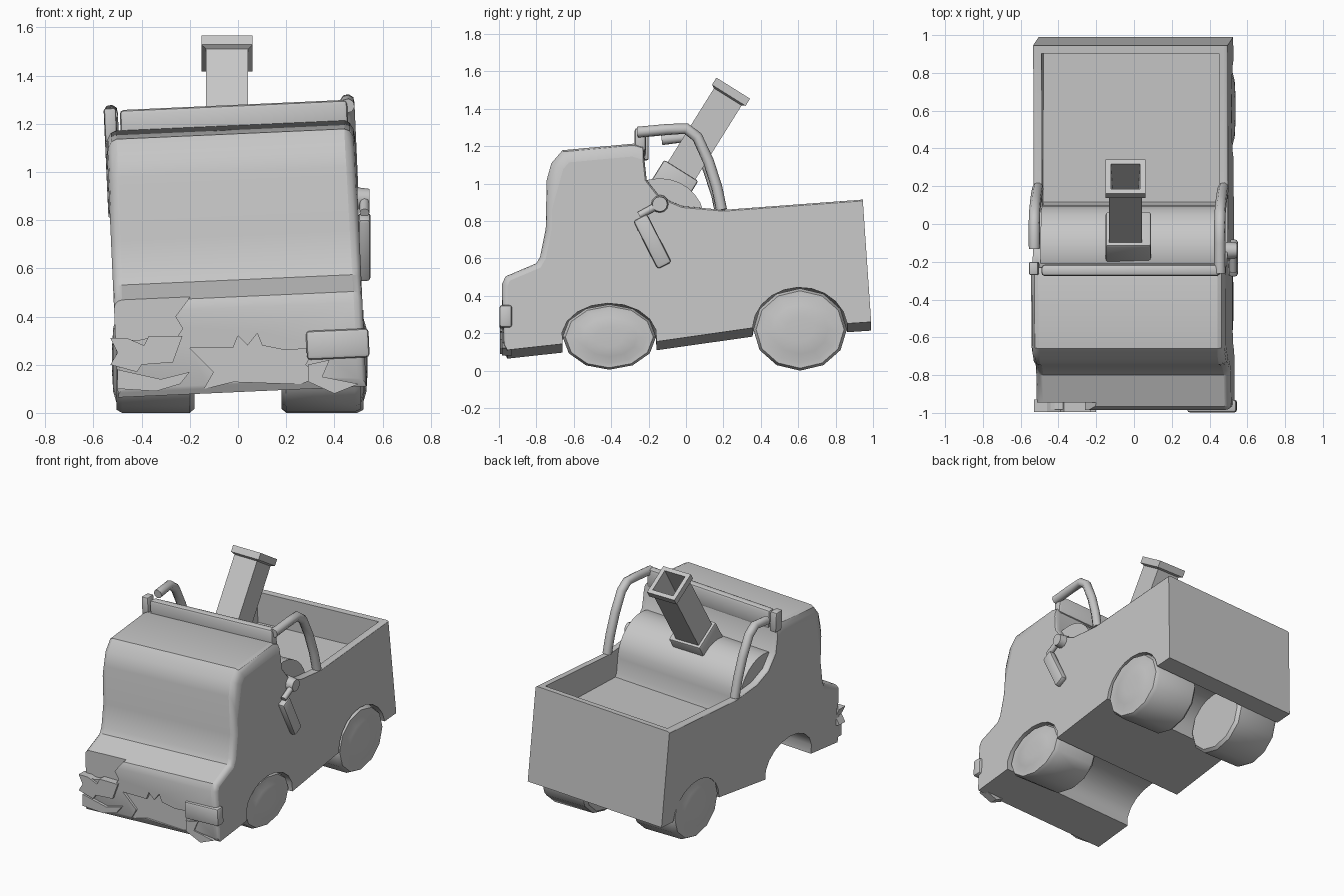
import bpy, bmesh, math
from mathutils import Vector, Matrix

if "Cube" in bpy.data.objects:
    bpy.data.objects.remove(bpy.data.objects["Cube"])

grey = bpy.data.materials.new("plain grey")
grey.diffuse_color = (0.57, 0.57, 0.57, 1)
grey.use_nodes = True
grey.node_tree.nodes["Principled BSDF"].inputs["Base Color"].default_value = grey.diffuse_color


def lean(v):
    """Slight sideways roll of the whole body."""
    return Vector((v.x - 0.045 * (v.z - 0.6), v.y, v.z + 0.045 * (v.x - 0.5)))


def finish(name, bm, roll=False, smooth=35):
    bmesh.ops.recalc_face_normals(bm, faces=bm.faces)
    if roll:
        for v in bm.verts:
            v.co = lean(v.co)
    me = bpy.data.meshes.new(name)
    bm.to_mesh(me)
    bm.free()
    ob = bpy.data.objects.new(name, me)
    bpy.context.collection.objects.link(ob)
    me.materials.append(grey)
    if smooth:
        shade(ob, smooth)
    return ob


def shade(ob, angle):
    bpy.ops.object.select_all(action='DESELECT')
    bpy.context.view_layer.objects.active = ob
    ob.select_set(True)
    bpy.ops.object.shade_smooth_by_angle(angle=math.radians(angle))


def box(name, lo, hi, bevel=0.0, roll=True, matrix=None):
    bm = bmesh.new()
    lo, hi = Vector(lo), Vector(hi)
    bmesh.ops.create_cube(bm, size=1, matrix=Matrix.Translation((lo + hi) / 2) @ Matrix.Diagonal((*(hi - lo), 1)))
    if bevel:
        bmesh.ops.bevel(bm, geom=bm.edges[:], offset=bevel, segments=2, profile=0.5, affect='EDGES')
    if matrix:
        bm.transform(matrix)
    return finish(name, bm, roll)


def prism(pts, axis, a, b):
    """Extrude a flat outline along x (points are y,z) or y (points are x,z)."""
    put = (lambda p, t: (t, p[0], p[1])) if axis == 'x' else (lambda p, t: (p[0], t, p[1]))
    return loft([[put(p, t) for p in pts] for t in (a, b)])


def loft(rings):
    bm = bmesh.new()
    vr = [[bm.verts.new(p) for p in r] for r in rings]
    n = len(vr[0])
    for a, b in zip(vr, vr[1:]):
        for i in range(n):
            bm.faces.new((a[i], a[(i + 1) % n], b[(i + 1) % n], b[i]))
    bm.faces.new(vr[0])
    bm.faces.new(vr[-1])
    return bm


cutters = []


def cut(ob, cutter):
    cutter.hide_render = True
    cutters.append(cutter)
    m = ob.modifiers.new("cut", 'BOOLEAN')
    m.operation, m.object, m.solver = 'DIFFERENCE', cutter, 'EXACT'


def tube(name, pts, r):
    cu = bpy.data.curves.new(name, 'CURVE')
    cu.dimensions, cu.bevel_depth, cu.bevel_resolution, cu.use_fill_caps = '3D', r, 2, True
    sp = cu.splines.new('POLY')
    sp.points.add(len(pts) - 1)
    for p, c in zip(sp.points, pts):
        p.co = (*c, 1)
    cu.materials.append(grey)
    ob = bpy.data.objects.new(name, cu)
    bpy.context.collection.objects.link(ob)
    return ob


def arch(y, z, ry, rz, start, end):
    """Wheel arch from rear to front, angles in degrees."""
    ts = [math.radians(start + (end - start) * i / 10) for i in range(11)]
    return [(y + ry * math.cos(t), z + rz * math.sin(t)) for t in ts]


# Body: side outline with wheel arches, then rounded side edges
outline = [(0.99, 0.26)] + arch(0.61, 0.22, 0.255, 0.225, 8, 178) + arch(-0.41, 0.18, 0.255, 0.18, -8, 192) + [
    (-0.955, 0.11), (-0.975, 0.145), (-0.985, 0.46), (-0.965, 0.505),
    (-0.80, 0.575), (-0.78, 0.61), (-0.75, 0.76), (-0.745, 1.02), (-0.72, 1.11), (-0.66, 1.18),
    (-0.28, 1.215), (-0.23, 1.20), (-0.21, 1.02), (-0.14, 0.93), (-0.02, 0.88), (0.2, 0.86),
    (0.945, 0.915)]
bm = prism(outline, 'x', -0.52, 0.51)
weight = bm.edges.layers.float.new('bevel_weight_edge')
for e in bm.edges:
    a, b = e.verts
    if abs(a.co.x - b.co.x) < 0.01:
        y, z = (a.co.y + b.co.y) / 2, (a.co.z + b.co.z) / 2
        if z > 1.0 and y < -0.24:
            e[weight] = 1.0
        elif y < -0.7 and z > 0.14:
            e[weight] = 0.45
        elif z > 0.8 and y > -0.22:
            e[weight] = 0.12
body = finish("body", bm, True)
bev = body.modifiers.new("round", 'BEVEL')
bev.limit_method, bev.width, bev.segments, bev.use_clamp_overlap = 'WEIGHT', 0.07, 3, False

# Load bed hollow
bed = prism([(-0.205, 0.66), (0.905, 0.70), (0.895, 1.6), (-0.205, 1.6)], 'x', -0.475, 0.465)
cut(body, finish("bed_cutter", bed, True, 0))

# Crash damage: jagged shallow breaks in the nose
breaks = [
    [(-0.7, 0.33), (-0.42, 0.30), (-0.33, 0.32), (-0.27, 0.29), (-0.23, 0.35), (-0.26, 0.40), (-0.2, 0.48),
     (-0.25, 0.53), (-0.7, 0.55)],
    [(-0.2, 0.27), (-0.02, 0.27), (0.0, 0.32), (0.04, 0.28), (0.08, 0.33), (0.1, 0.28), (0.2, 0.26),
     (0.32, 0.27), (0.28, 0.2), (0.33, 0.15), (0.26, 0.12), (-0.02, 0.13), (-0.14, 0.10), (-0.1, 0.17)],
]
for pts, depth in zip(breaks, (-0.945, -0.962)):
    cut(body, finish("break_cutter", prism(pts, 'y', -1.2, depth), False, 0))

# Bake the cuts and drop the cutters
bpy.context.view_layer.update()
baked = bpy.data.meshes.new_from_object(body.evaluated_get(bpy.context.evaluated_depsgraph_get()))
body.modifiers.clear()
body.data = baked
for c in cutters:
    bpy.data.objects.remove(c)
shade(body, 35)

# Headlights, the left one broken
box("headlight_right", (0.27, -0.998, 0.23), (0.53, -0.93, 0.35), 0.015)
left = [(-0.53, 0.20), (-0.42, 0.17), (-0.40, 0.20), (-0.27, 0.21), (-0.23, 0.32), (-0.37, 0.32),
        (-0.39, 0.28), (-0.46, 0.31), (-0.53, 0.31), (-0.5, 0.25)]
finish("headlight_left", prism(left, 'y', -0.995, -0.93), False, 0)
# Bent bumper corner pieces
finish("bumper_scrap_left", prism([(-0.5, 0.1), (-0.34, 0.09), (-0.24, 0.12), (-0.2, 0.17), (-0.32, 0.14),
       (-0.5, 0.18)], 'y', -0.995, -0.93), False, 0)
finish("bumper_scrap_right", prism([(0.29, 0.2), (0.38, 0.22), (0.35, 0.15), (0.5, 0.12), (0.4, 0.08),
       (0.29, 0.13)], 'y', -0.985, -0.93), False, 0)

# Raised panel along the rear of the cab roof
box("roof_panel", (-0.46, -0.275, 1.17), (0.485, -0.215, 1.30), 0.018)

# Rounded drum between cab and bed
drum = [(-0.14 + 0.24 * math.cos(t), 0.80 + 0.23 * math.sin(t))
        for t in [math.pi * i / 14 for i in range(15)]]
drum = [(0.13, 0.64), (0.105, 0.70)] + drum[:] + [(-0.3, 0.64)]
finish("drum", prism(drum, 'x', -0.476, 0.466), True)

# Roll bars: right whole, left broken off at the front
bar = [(0.19, 0.86), (0.165, 0.98), (0.12, 1.12), (0.06, 1.25), (0.0, 1.295), (-0.10, 1.29), (-0.26, 1.275)]
tube("roll_bar_right", [lean(Vector((0.485, y, z))) for y, z in bar], 0.03)
tube("roll_bar_left", [lean(Vector((-0.497, y, z))) for y, z in bar[:5] + [(-0.13, 1.28)]], 0.03)
box("roof_stub_left", (-0.525, -0.27, 1.17), (-0.475, -0.2, 1.31), 0.01)

# Square hollow barrel with flange and collar
aim = Matrix.Translation((-0.045, -0.06, 1.01)) @ Matrix.Rotation(math.radians(-32), 4, 'X')
sections = [(0.087, -0.12), (0.087, 0.535), (0.106, 0.545), (0.106, 0.59), (0.078, 0.59), (0.065, 0.25)]
bm = loft([[aim @ Vector((sx * w, sy * w, h)) for sx, sy in ((-1, -1), (1, -1), (1, 1), (-1, 1))]
           for w, h in sections])
finish("barrel", bm)
box("barrel_collar", (-0.105, -0.11, -0.13), (0.135, 0.105, 0.07), 0.012, False, aim)

# Hand crank on the right side
bm = bmesh.new()
bmesh.ops.create_cone(bm, cap_ends=True, segments=12, radius1=0.05, radius2=0.04, depth=0.08,
                      matrix=Matrix.Translation((0.505, -0.14, 0.89)) @ Matrix.Rotation(math.pi / 2, 4, 'Y'))
finish("crank_knob", bm)
tube("crank_link", [(0.525, -0.14, 0.89), (0.525, -0.25, 0.83)], 0.02)
tilt = Matrix.Translation((0.525, -0.18, 0.69)) @ Matrix.Rotation(math.radians(27), 4, 'X')
box("crank_handle", (-0.025, -0.042, -0.145), (0.025, 0.042, 0.145), 0.015, False, tilt)


# Wheels: twelve sides, chamfered, with a domed hub
def wheel(name, side, y, z, ry, rz, outer):
    rings = []
    for x, k in ((0.18, 0.92), (0.2, 1), (outer - 0.03, 1), (outer - 0.005, 0.94), (outer - 0.005, 0.8),
                 (outer + 0.008, 0.6), (outer + 0.012, 0.3)):
        rings.append([(side * x, y + ry * k * math.cos(i * math.pi / 6), z + rz * k * math.sin(i * math.pi / 6))
                      for i in range(12)])
    finish(name, loft(rings))


wheel("front_wheel_right", 1, -0.41, 0.18, 0.25, 0.175, 0.515)
for s, n in ((1, "right"), (-1, "left")):
    wheel("rear_wheel_" + n, s, 0.61, 0.22, 0.25, 0.22, 0.525 if s > 0 else 0.51)
